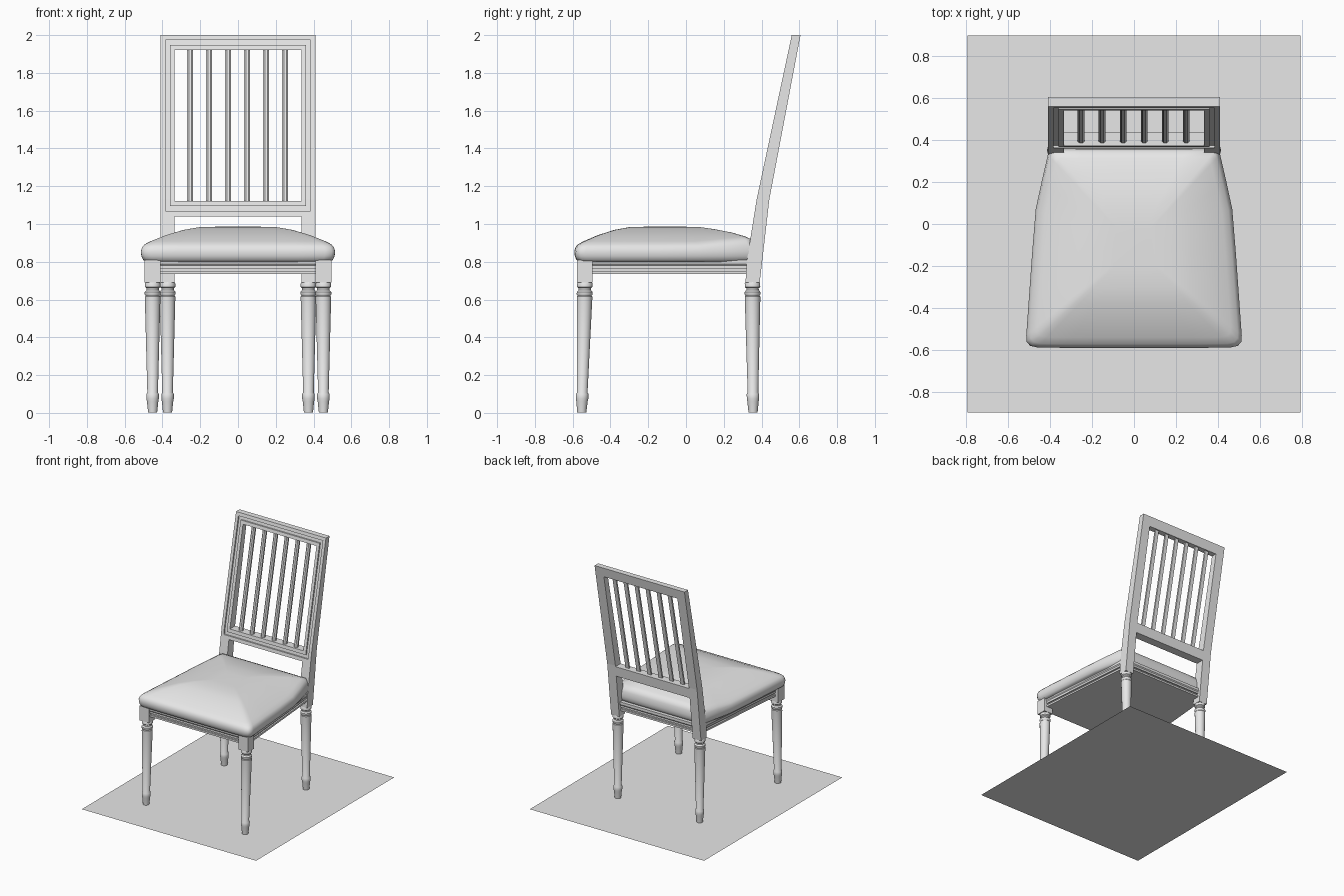
import bpy, bmesh
from math import sin, cos, tau, radians

if "Cube" in bpy.data.objects:
    bpy.data.objects.remove(bpy.data.objects["Cube"])

grey = bpy.data.materials.new("light_grey")
grey.use_nodes = True
grey.diffuse_color = (0.8, 0.8, 0.8, 1)
grey.node_tree.nodes["Principled BSDF"].inputs["Base Color"].default_value = (0.8, 0.8, 0.8, 1)


def loft(name, rings, wrap=False, smooth=None):
    """Skin a list of equal-length rings; cap the ends, or join last to first."""
    bm = bmesh.new()
    rows = [[bm.verts.new(p) for p in ring] for ring in rings]
    n = len(rows[0])
    pairs = list(zip(rows, rows[1:]))
    if wrap:
        pairs.append((rows[-1], rows[0]))
    else:
        bm.faces.new(rows[0])
        bm.faces.new(rows[-1])
    for a, b in pairs:
        for i in range(n):
            j = (i + 1) % n
            bm.faces.new((a[i], a[j], b[j], b[i]))
    bmesh.ops.recalc_face_normals(bm, faces=bm.faces[:])
    mesh = bpy.data.meshes.new(name)
    bm.to_mesh(mesh)
    bm.free()
    mesh.materials.append(grey)
    obj = bpy.data.objects.new(name, mesh)
    bpy.context.collection.objects.link(obj)
    if smooth:
        bpy.ops.object.select_all(action='DESELECT')
        obj.select_set(True)
        bpy.context.view_layer.objects.active = obj
        bpy.ops.object.shade_smooth_by_angle(angle=radians(smooth))
    return obj


def rect(x0, x1, y0, y1, z):
    return [(x0, y0, z), (x1, y0, z), (x1, y1, z), (x0, y1, z)]


def interp(table, z):
    for (z0, v0), (z1, v1) in zip(table, table[1:]):
        if z <= z1:
            return v0 + (v1 - v0) * (z - z0) / (z1 - z0)
    return table[-1][1]


# Raked side profile shared by the stiles, frame and slats
BEND = 1.13
FRONT = [(0.69, 0.315), (0.8, 0.322), (0.93, 0.342), (BEND, 0.374), (2.0, 0.56)]
BACK = [(0.69, 0.39), (0.8, 0.403), (0.93, 0.418), (BEND, 0.441), (2.0, 0.606)]


def front(z, depth=0):
    return interp(FRONT, z) + depth


def back(z):
    return interp(BACK, z)


# Back frame: concentric loops with a groove around the front
def frame_loop(inset, depth=None):
    w, lo, hi = 0.41 - inset, 1.04 + inset * 1.1, 2.0 - inset * 1.05
    pts = [(-w, lo), (w, lo), (w, BEND), (w, hi), (-w, hi), (-w, BEND)]
    return [(x, back(z) if depth is None else front(z, depth), z) for x, z in pts]


loft("back_frame", [frame_loop(0), frame_loop(0, 0), frame_loop(0.025, 0),
                    frame_loop(0.025, 0.012), frame_loop(0.05, 0.012),
                    frame_loop(0.05, 0), frame_loop(0.075, 0), frame_loop(0.075)], wrap=True)

# Six back slats with chamfered fronts
SLAT = [(-0.016, 0.036), (-0.016, 0.022), (-0.007, 0.014),
        (0.007, 0.014), (0.016, 0.022), (0.016, 0.036)]
for i in range(6):
    cx = -0.253 + i * 0.1005
    loft(f"back_slat_{i + 1}",
         [[(cx + dx, front(z, d), z) for dx, d in SLAT] for z in (1.115, BEND, 1.925)])

# Turned leg profile: radius, height
LEG = [(0.024, 0.002), (0.030, 0.06), (0.033, 0.075), (0.033, 0.1), (0.028, 0.108),
       (0.041, 0.6), (0.041, 0.615), (0.037, 0.62), (0.042, 0.628), (0.042, 0.64),
       (0.033, 0.65), (0.033, 0.66), (0.041, 0.667), (0.041, 0.684), (0.037, 0.692)]


def turned_leg(name, cx, foot_y, top_y):
    rings = []
    for r, z in LEG:
        cy = foot_y + (top_y - foot_y) * z / 0.69
        rings.append([(cx + r * cos(tau * k / 24), cy + r * sin(tau * k / 24), z)
                      for k in range(24)])
    loft(name, rings, smooth=35)


for side, s in (("left", 1), ("right", -1)):
    turned_leg(f"front_leg_{side}", s * 0.452, -0.552, -0.535)
    turned_leg(f"back_leg_{side}", s * 0.373, 0.355, 0.352)
    loft(f"front_leg_block_{side}",
         [rect(s * 0.41, s * 0.494, -0.576, -0.495, z) for z in (0.69, 0.81)])
    loft(f"back_stile_{side}",
         [rect(s * 0.335, s * 0.41, front(z), back(z), z) for z in (0.69, 0.8, 0.93, 1.04)])

# Moulded apron: height, outset
APRON = [(0.735, 0), (0.75, 0), (0.75, -0.012), (0.764, -0.012),
         (0.764, 0), (0.78, 0), (0.788, 0.006), (0.81, 0.006)]
loft("seat_apron", [[(-0.475 - o, -0.56 - o, z), (0.475 + o, -0.56 - o, z),
                     (0.395 + o, 0.375 + o, z), (-0.395 - o, 0.375 + o, z)] for z, o in APRON])

# Domed cushion: half outline mirrored, then scaled ring by ring
HALF = [(0, -0.59), (0.16, -0.59), (0.32, -0.59), (0.46, -0.588), (0.495, -0.58),
        (0.512, -0.56), (0.513, -0.53), (0.5, -0.35), (0.485, -0.14), (0.468, 0.07),
        (0.44, 0.2), (0.41, 0.33), (0.395, 0.36), (0.26, 0.362), (0.13, 0.362), (0, 0.362)]
OUTLINE = HALF + [(-x, y) for x, y in HALF[-2:0:-1]]
CUSHION = [(0.95, 0.8, 0), (0.98, 0.81, 0), (0.997, 0.83, 0), (1.003, 0.855, 0),
           (0.99, 0.877, 0.5), (0.965, 0.892, 1), (0.9, 0.909, 1), (0.75, 0.94, 0.8),
           (0.56, 0.969, 0.3), (0.4, 0.983, 0), (0.2, 0.986, 0)]
CENTRE = -0.11


def cushion_ring(scale, z, lift):
    ring = []
    for x, y in OUTLINE:
        py = CENTRE + (y - CENTRE) * scale
        ring.append((x * scale, py, z + lift * 0.028 * max(0, (py - 0.05) / 0.3)))
    return ring


loft("seat_cushion", [cushion_ring(*c) for c in CUSHION], smooth=50)

# Floor sheet
bpy.ops.mesh.primitive_plane_add(size=1, location=(0, 0, 0))
floor = bpy.context.object
floor.name = "floor_sheet"
for v in floor.data.vertices:
    v.co.x *= 1.59
    v.co.y *= 1.8
floor.data.materials.append(grey)
